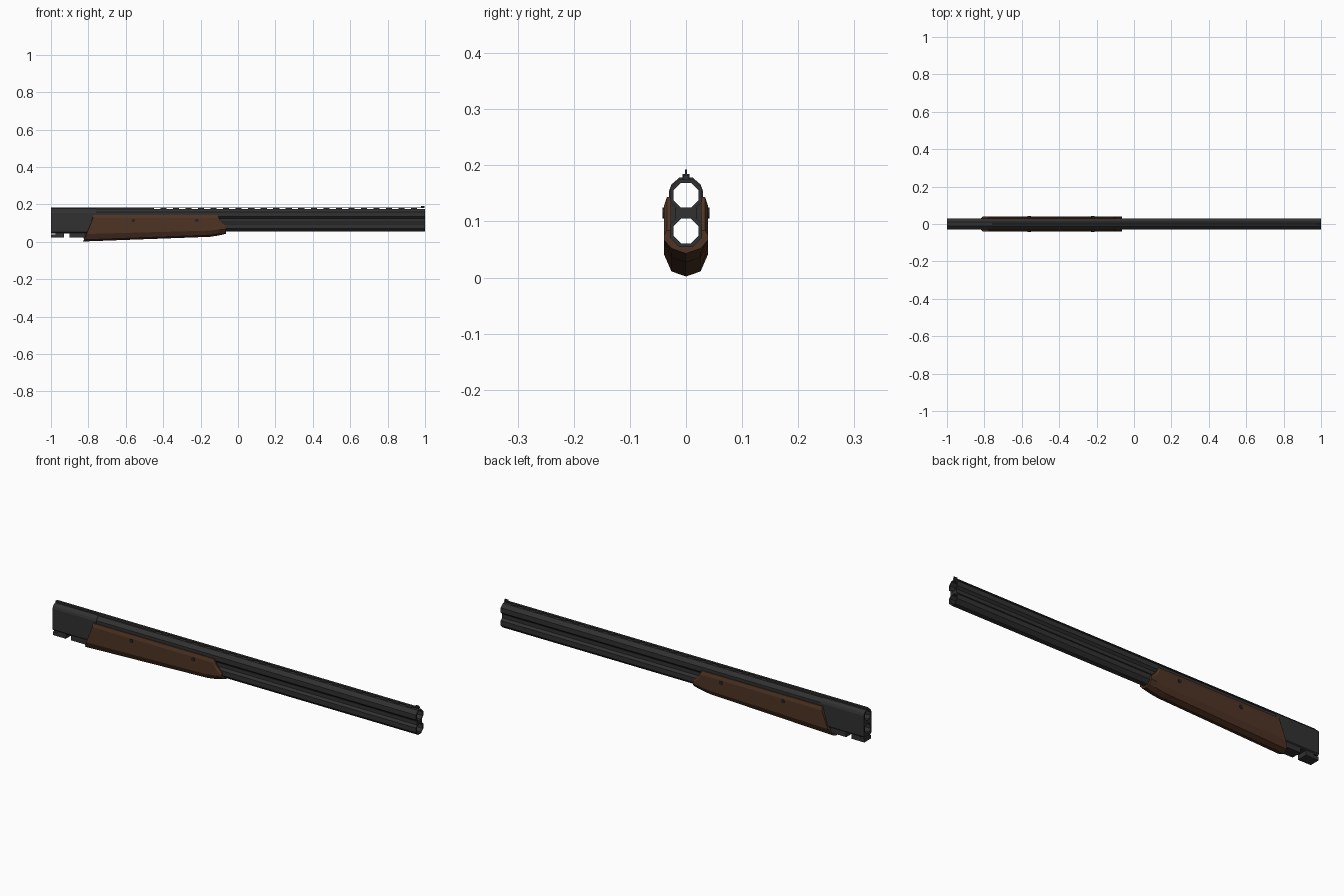
import bpy, bmesh, math
from mathutils import Matrix

if "Cube" in bpy.data.objects:
    bpy.data.objects.remove(bpy.data.objects["Cube"])


def material(name, rgb):
    m = bpy.data.materials.new(name)
    m.diffuse_color = (*rgb, 1)
    m.use_nodes = True
    m.node_tree.nodes["Principled BSDF"].inputs["Base Color"].default_value = m.diffuse_color
    return m


STEEL = material("blued steel", (0.031, 0.031, 0.032))
DARK = material("dark steel", (0.018, 0.018, 0.019))
WOOD = material("walnut", (0.078, 0.034, 0.018))


def finish(name, bm, mat):
    bmesh.ops.recalc_face_normals(bm, faces=bm.faces)
    me = bpy.data.meshes.new(name)
    bm.to_mesh(me)
    bm.free()
    me.materials.append(mat)
    ob = bpy.data.objects.new(name, me)
    bpy.context.collection.objects.link(ob)
    return ob


def loft(name, rings, mat, closed=False):
    """Skin rings of equal length; caps the ends, or joins last to first."""
    bm = bmesh.new()
    vs = [[bm.verts.new(p) for p in r] for r in rings]
    n = len(rings[0])
    pairs = list(zip(vs, vs[1:])) + ([(vs[-1], vs[0])] if closed else [])
    for a, b in pairs:
        for i in range(n):
            j = (i + 1) % n
            bm.faces.new((a[i], a[j], b[j], b[i]))
    if not closed:
        bm.faces.new(vs[0])
        bm.faces.new(vs[-1])
    return finish(name, bm, mat)


def boxes(name, spans, mat):
    """One object of boxes given as (x0, x1, half width, z0, z1)."""
    bm = bmesh.new()
    for x0, x1, w, z0, z1 in spans:
        mtx = Matrix.Translation(((x0 + x1) / 2, 0, (z0 + z1) / 2)) @ Matrix.Diagonal((x1 - x0, 2 * w, z1 - z0, 1))
        bmesh.ops.create_cube(bm, size=1, matrix=mtx)
    return finish(name, bm, mat)


def octagon(x, zc, apothem):
    r = apothem / math.cos(math.pi / 8)
    return [(x, r * math.cos(a), zc + r * math.sin(a))
            for a in (math.pi / 8 + k * math.pi / 4 for k in range(8))]


# Two octagonal barrels, open right through
BORES = {"upper_barrel": 0.147, "lower_barrel": 0.083}
for name, zc in BORES.items():
    loft(name, [octagon(-0.999, zc, 0.0285), octagon(1, zc, 0.0285),
                octagon(1, zc, 0.0220), octagon(-0.999, zc, 0.0220)], STEEL, closed=True)

# Web joining the barrels
boxes("barrel_web", [(-0.98, 0.999, 0.0195, 0.106, 0.124)], STEEL)

# Breech block around the barrels, bored for both
half = [(0.012, 0.178), (0.026, 0.166), (0.030, 0.155), (0.030, 0.052), (0.024, 0.046)]
outline = half + [(-y, z) for y, z in reversed(half)]
breech = loft("breech_block", [[(x, y, z) for y, z in outline] for x in (-1, -0.76)], STEEL)
for name, zc in BORES.items():
    cutter = loft(name + "_cutter", [octagon(-1.1, zc, 0.0222), octagon(-0.7, zc, 0.0222)], DARK)
    cutter.hide_render = True
    cutter.hide_viewport = True
    mod = breech.modifiers.new("bore", "BOOLEAN")
    mod.operation = "DIFFERENCE"
    mod.solver = "EXACT"
    mod.object = cutter

# Locking lugs under the breech, with the rear slit and the notch between them
lug = [(-0.975, 0.05), (-0.975, 0.04), (-1, 0.04), (-1, 0.022), (-0.93, 0.022), (-0.93, 0.045),
       (-0.90, 0.045), (-0.90, 0.022), (-0.82, 0.022), (-0.82, 0.05)]
loft("locking_lugs", [[(x, y, z) for x, z in lug] for y in (-0.026, 0.026)], STEEL)

# Fore-end iron
boxes("fore_end_iron", [(-0.825, -0.76, 0.025, 0.018, 0.05)], DARK)

# Sighting rib: solid at the rear, ventilated forward
rib = [(-1, -0.45, 0.006, 0.172, 0.185), (-0.45, 0.998, 0.006, 0.181, 0.185)]
rib += [(x, x + 0.033, 0.005, 0.172, 0.182) for x in (-0.415 + 0.067 * k for k in range(21))]
boxes("sighting_rib", rib, STEEL)
boxes("front_sight", [(0.978, 0.998, 0.002, 0.184, 0.193)], DARK)


# Wooden fore-end: an open channel under the barrels, tapering to the nose
def section(x, zb, zs, zu, zt):
    pts = [(0, zb), (0.026, zb + 0.009), (0.0395, zs), (0.0395, zu), (0.034, zt),
           (0.027, zt), (0.027, 0.070), (0.012, 0.0555), (0, 0.0545)]
    pts += [(-y, z) for y, z in reversed(pts[1:-1])]
    return [(x if x is not None else -0.83 + 0.055 * min(1, z / 0.11), y, z) for y, z in pts]


stations = [(None, 0.002, 0.042, 0.127, 0.144), (-0.15, 0.027, 0.060, 0.127, 0.144),
            (-0.11, 0.033, 0.065, 0.127, 0.144), (-0.095, 0.036, 0.066, 0.100, 0.117),
            (-0.065, 0.043, 0.067, 0.075, 0.084)]
loft("fore_end", [section(*s) for s in stations], WOOD)

# Screws through the fore-end, one head on each side
bm = bmesh.new()
for x in (-0.56, -0.22):
    for side in (-1, 1):
        mtx = Matrix.Translation((x, side * 0.038, 0.115)) @ Matrix.Rotation(math.pi / 2, 4, "X")
        bmesh.ops.create_cone(bm, cap_ends=True, segments=8, radius1=0.010, radius2=0.010,
                              depth=0.008, matrix=mtx)
finish("fore_end_screws", bm, DARK)
